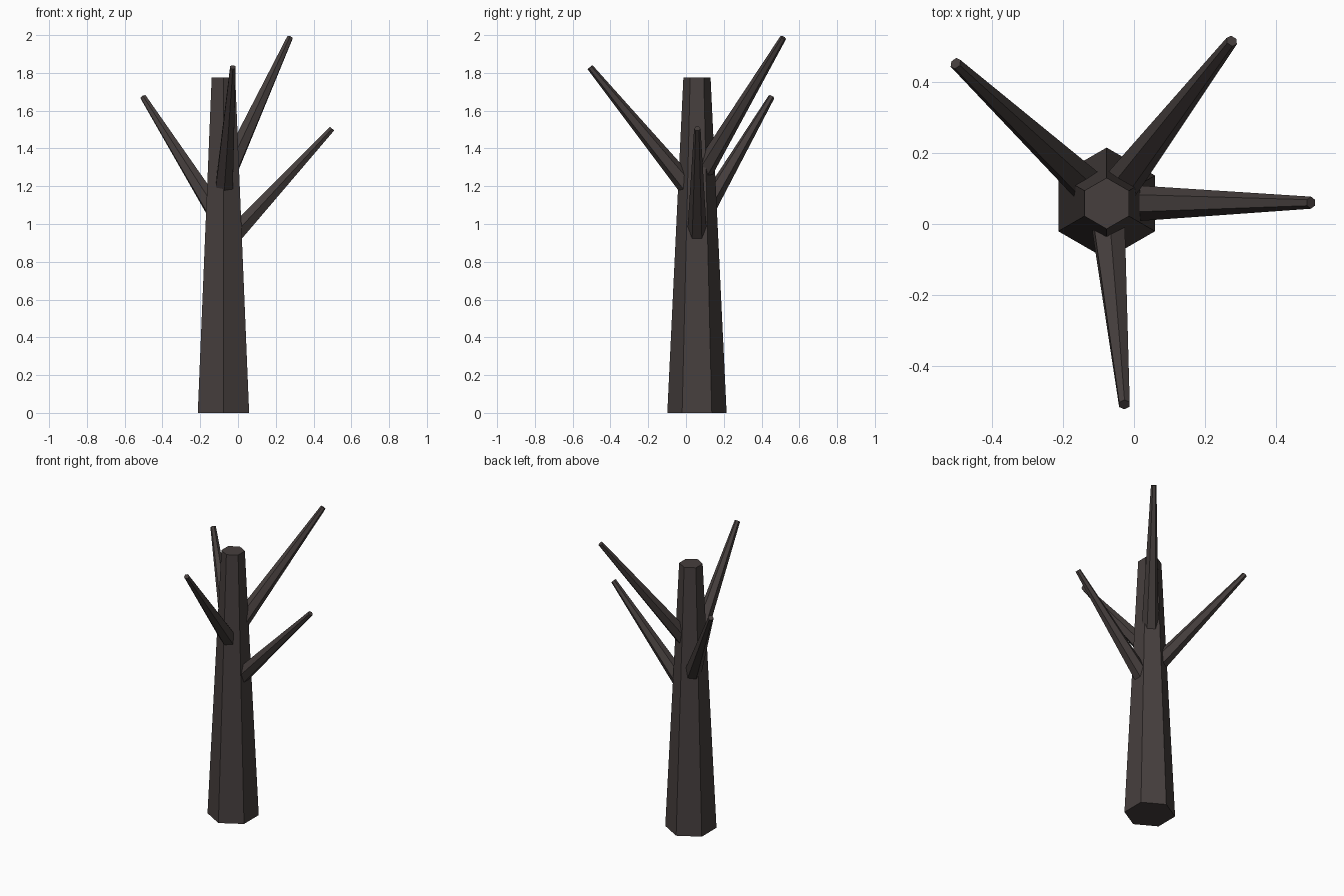
import bpy
from mathutils import Vector

if "Cube" in bpy.data.objects:
    bpy.data.objects.remove(bpy.data.objects["Cube"])

bark = bpy.data.materials.new("dark_bark")
bark.diffuse_color = (0.061, 0.049, 0.047, 1)
bark.use_nodes = True
bark.node_tree.nodes["Principled BSDF"].inputs["Base Color"].default_value = bark.diffuse_color

CX, CY = -0.077, 0.058  # trunk axis


def limb(name, start, end, r_start, r_end):
    """Six-sided tapered limb between two points."""
    a, b = Vector(start), Vector(end)
    axis = b - a
    bpy.ops.mesh.primitive_cone_add(vertices=6, radius1=r_start, radius2=r_end,
                                    depth=axis.length, location=(a + b) / 2)
    ob = bpy.context.object
    ob.name = name
    ob.rotation_mode = 'QUATERNION'
    ob.rotation_quaternion = Vector((0, 0, 1)).rotation_difference(axis)
    ob.data.materials.append(bark)
    return ob


# Trunk
limb("trunk", (CX, CY, 0), (CX, CY, 1.775), 0.157, 0.072)

# Branches: height on the trunk axis, and tip position
branches = {
    "right_branch": (0.883, (0.498, 0.06, 1.505)),
    "front_branch": (1.14, (-0.027, -0.508, 1.83)),
    "back_right_branch": (1.225, (0.275, 0.515, 1.987)),
    "back_left_branch": (1.0, (-0.502, 0.452, 1.672)),
}
for name, (z, tip) in branches.items():
    limb(name, (CX, CY, z), tip, 0.056, 0.017)
